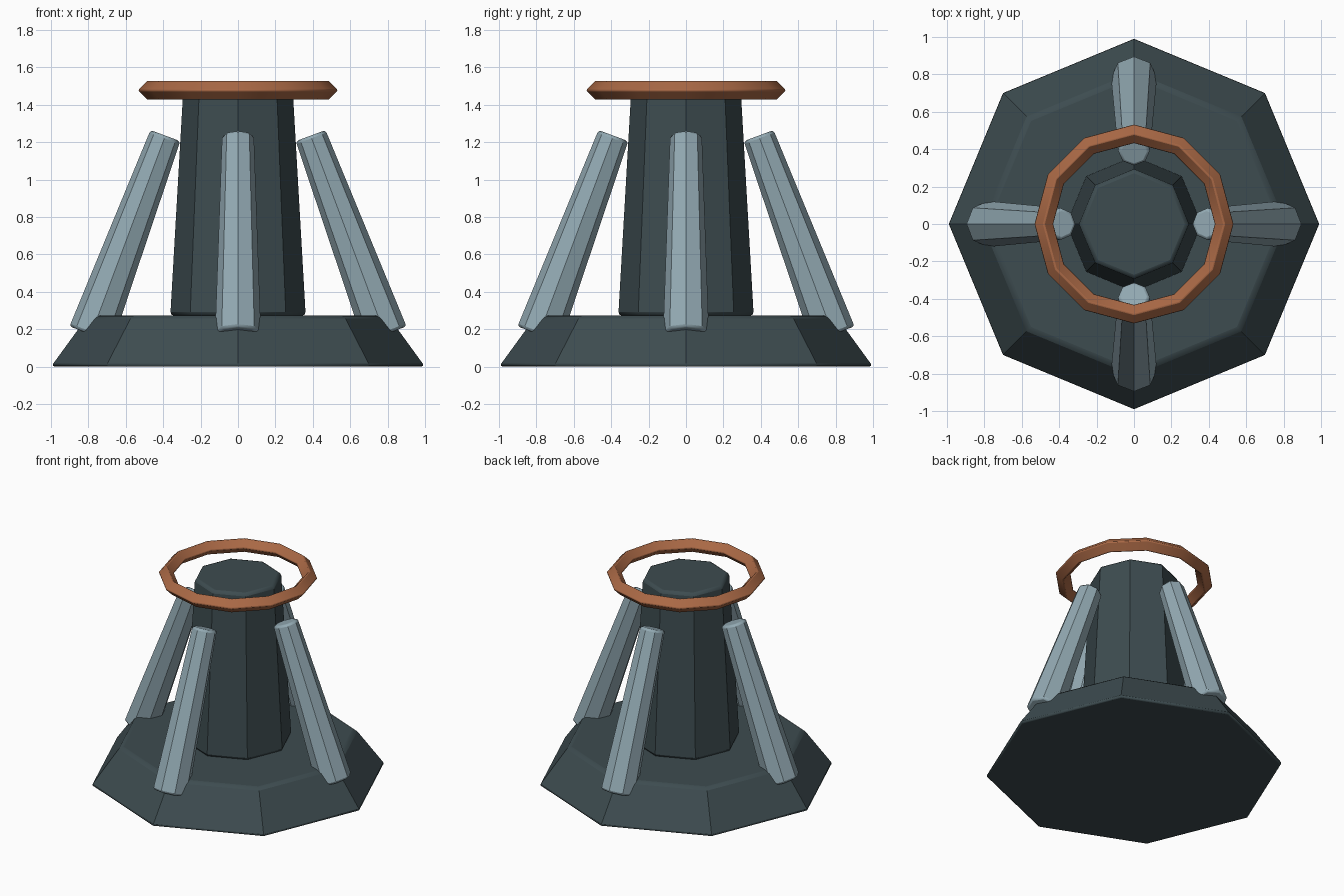
import bpy
import math

if "Cube" in bpy.data.objects:
    bpy.data.objects.remove(bpy.data.objects["Cube"])


def material(name, color):
    mat = bpy.data.materials.new(name)
    mat.diffuse_color = (*color, 1)
    mat.use_nodes = True
    mat.node_tree.nodes["Principled BSDF"].inputs["Base Color"].default_value = mat.diffuse_color
    return mat


slate = material("dark slate", (0.047, 0.072, 0.08))
steel = material("pale steel", (0.29, 0.4, 0.45))
copper = material("copper", (0.4, 0.14, 0.06))


def finish(obj, name, mat, bevel):
    obj.name = name
    obj.data.materials.append(mat)
    mod = obj.modifiers.new("soft edges", 'BEVEL')
    mod.width = bevel
    mod.segments = 2
    mod.limit_method = 'ANGLE'
    mod.angle_limit = math.radians(50)
    bpy.ops.object.shade_smooth_by_angle(angle=math.radians(35))
    return obj


def frustum(name, mat, r_bottom, r_top, z0, z1, bevel):
    """Eight-sided tapered block with a corner on +x."""
    bpy.ops.mesh.primitive_cone_add(vertices=8, radius1=r_bottom, radius2=r_top,
                                    depth=z1 - z0, location=(0, 0, (z0 + z1) / 2))
    obj = bpy.context.object
    # Turn the mesh so that a corner lies on each axis
    first = obj.data.vertices[0].co
    turn = -math.atan2(first.y, first.x)
    obj.rotation_euler.z = turn
    return finish(obj, name, mat, bevel)


# Plinth and central column
frustum("base", slate, 1.0, 0.8, 0.0, 0.275, 0.02)
frustum("column", slate, 0.362, 0.293, 0.272, 1.475, 0.02)

# Four leaning struts around the column
tilt, length = math.radians(20.5), 1.135
for i in range(4):
    a = i * math.pi / 2
    r, z = 0.587, 0.704
    bpy.ops.mesh.primitive_cone_add(vertices=8, radius1=0.123, radius2=0.085, depth=length,
                                    location=(r * math.cos(a), r * math.sin(a), z),
                                    rotation=(0, -tilt, a))
    strut = bpy.context.object
    finish(strut, "strut_%d" % (i + 1), steel, 0.015)
    bpy.ops.object.shade_smooth_by_angle(angle=math.radians(50))

# Floating copper ring with a diamond section
bpy.ops.mesh.primitive_torus_add(major_segments=12, minor_segments=4, major_radius=0.482,
                                 minor_radius=0.053, location=(0, 0, 1.478))
finish(bpy.context.object, "ring", copper, 0.008)
